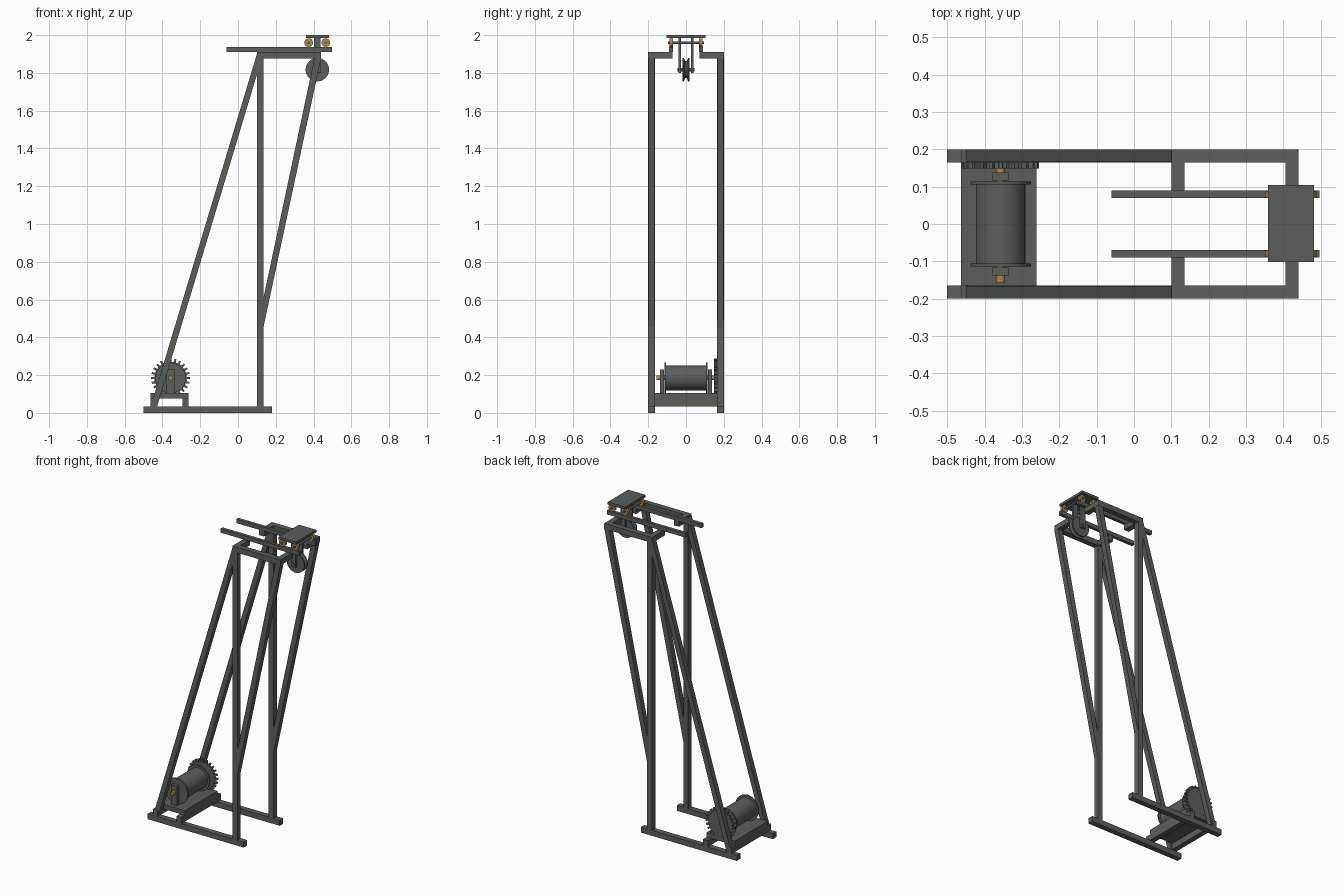
import bpy, bmesh, math
from mathutils import Matrix

if "Cube" in bpy.data.objects:
    bpy.data.objects.remove(bpy.data.objects["Cube"])


def material(name, col):
    m = bpy.data.materials.new(name)
    m.diffuse_color = (*col, 1)
    m.use_nodes = True
    m.node_tree.nodes["Principled BSDF"].inputs["Base Color"].default_value = m.diffuse_color
    return m


STEEL = material("dark_steel", (0.10, 0.115, 0.108))
BRASS = material("brass", (0.42, 0.24, 0.08))


def finish(name, bm, mat, smooth=False):
    bmesh.ops.recalc_face_normals(bm, faces=bm.faces)
    me = bpy.data.meshes.new(name)
    bm.to_mesh(me)
    bm.free()
    me.materials.append(mat)
    ob = bpy.data.objects.new(name, me)
    bpy.context.collection.objects.link(ob)
    if smooth:
        bpy.ops.object.select_all(action='DESELECT')
        ob.select_set(True)
        bpy.context.view_layer.objects.active = ob
        bpy.ops.object.shade_smooth_by_angle(angle=math.radians(30))
    return ob


def prism(name, pts, y0, y1, mat=STEEL):
    """Extrude an (x, z) outline from y0 to y1."""
    bm = bmesh.new()
    face = bm.faces.new([bm.verts.new((x, y0, z)) for x, z in pts])
    ext = bmesh.ops.extrude_face_region(bm, geom=[face])
    vs = [g for g in ext["geom"] if isinstance(g, bmesh.types.BMVert)]
    bmesh.ops.translate(bm, vec=(0, y1 - y0, 0), verts=vs)
    return finish(name, bm, mat)


def box(name, x0, x1, y0, y1, z0, z1, mat=STEEL):
    return prism(name, [(x0, z0), (x1, z0), (x1, z1), (x0, z1)], y0, y1, mat)


def lathe(name, x, z, profile, mat=STEEL, seg=32):
    """Spin a (radius, y) profile about a y-directed axis at (x, z)."""
    bm = bmesh.new()
    vs = [bm.verts.new((r, y, 0)) for r, y in profile]
    es = [bm.edges.new(p) for p in zip(vs, vs[1:])]
    bmesh.ops.spin(bm, geom=vs + es, cent=(0, 0, 0), axis=(0, 1, 0),
                   angle=2 * math.pi, steps=seg)
    bmesh.ops.remove_doubles(bm, verts=bm.verts, dist=1e-5)
    bmesh.ops.transform(bm, matrix=Matrix.Translation((x, 0, z)), verts=bm.verts)
    return finish(name, bm, mat, True)


def rod(name, x, z, r, y0, y1, mat=STEEL, seg=24):
    return lathe(name, x, z, [(0, y0), (r, y0), (r, y1), (0, y1)], mat, seg)


# Side frames, mirrored across y = 0
for side, s in (("front", -1), ("back", 1)):
    a, b = s * 0.165, s * 0.2
    c, d = s * 0.166, s * 0.199
    box(side + "_base_rail", -0.5, 0.18, a, b, 0, 0.035)
    box(side + "_post", 0.10, 0.135, a, b, 0.035, 1.876)
    box(side + "_top_beam", 0.10, 0.44, a, b, 1.876, 1.911)
    prism(side + "_long_brace",
          [(-0.462, 0.035), (-0.428, 0.035), (0.133, 1.90), (0.10, 1.90)], c, d)
    prism(side + "_jib_brace",
          [(0.101, 0.45), (0.134, 0.45), (0.44, 1.88), (0.405, 1.88)], c, d)
    for i, x in enumerate((0.10, 0.405)):
        box(f"{side}_rail_bracket_{i}", x, x + 0.035, s * 0.072, a, 1.876, 1.911)
    box(side + "_trolley_rail", -0.06, 0.497, s * 0.07, s * 0.09, 1.911, 1.937)
    # Trolley wheels and pulley hanger
    for i, x in enumerate((0.374, 0.465)):
        rod(f"{side}_trolley_wheel_{i}", x, 1.96, 0.023, s * 0.07, s * 0.088, BRASS)
    box(side + "_pulley_hanger", 0.403, 0.437, s * 0.027, s * 0.041, 1.80, 1.985)
    # Drum bearing and flange
    box(side + "_drum_bearing", -0.378, -0.336, s * 0.116, s * 0.138, 0.10, 0.23)
    rod(side + "_drum_flange", -0.357, 0.185, 0.081, s * 0.106, s * 0.114, seg=40)

# Trolley deck and axles, grooved pulley
box("trolley_deck", 0.359, 0.482, -0.102, 0.104, 1.984, 2.0)
for i, x in enumerate((0.374, 0.465)):
    rod(f"trolley_axle_{i}", x, 1.96, 0.007, -0.095, 0.095)
lathe("pulley", 0.42, 1.817,
      [(0, -0.018), (0.062, -0.018), (0.062, -0.012), (0.045, -0.004),
       (0.045, 0.004), (0.062, 0.012), (0.062, 0.018), (0, 0.018)], seg=40)
rod("pulley_axle", 0.42, 1.817, 0.009, -0.046, 0.046)

# Winch bed
for i, x in enumerate((-0.463, -0.295)):
    box(f"winch_cross_beam_{i}", x, x + 0.034, -0.2, 0.2, 0.035, 0.075)
box("winch_bed", -0.463, -0.261, -0.165, 0.165, 0.075, 0.105)

# Winch drum, shaft and ratchet gear
rod("winch_drum", -0.357, 0.185, 0.066, -0.108, 0.108, seg=40)
rod("winch_shaft", -0.357, 0.185, 0.012, -0.157, 0.157, BRASS)
teeth, outline = 24, []
for i in range(teeth):
    for f, r in ((-0.28, 0.085), (-0.17, 0.103), (0.17, 0.103), (0.28, 0.085)):
        t = 2 * math.pi * (i + f) / teeth
        outline.append((-0.357 + r * math.cos(t), 0.185 + r * math.sin(t)))
prism("winch_gear", outline, 0.149, 0.164)
